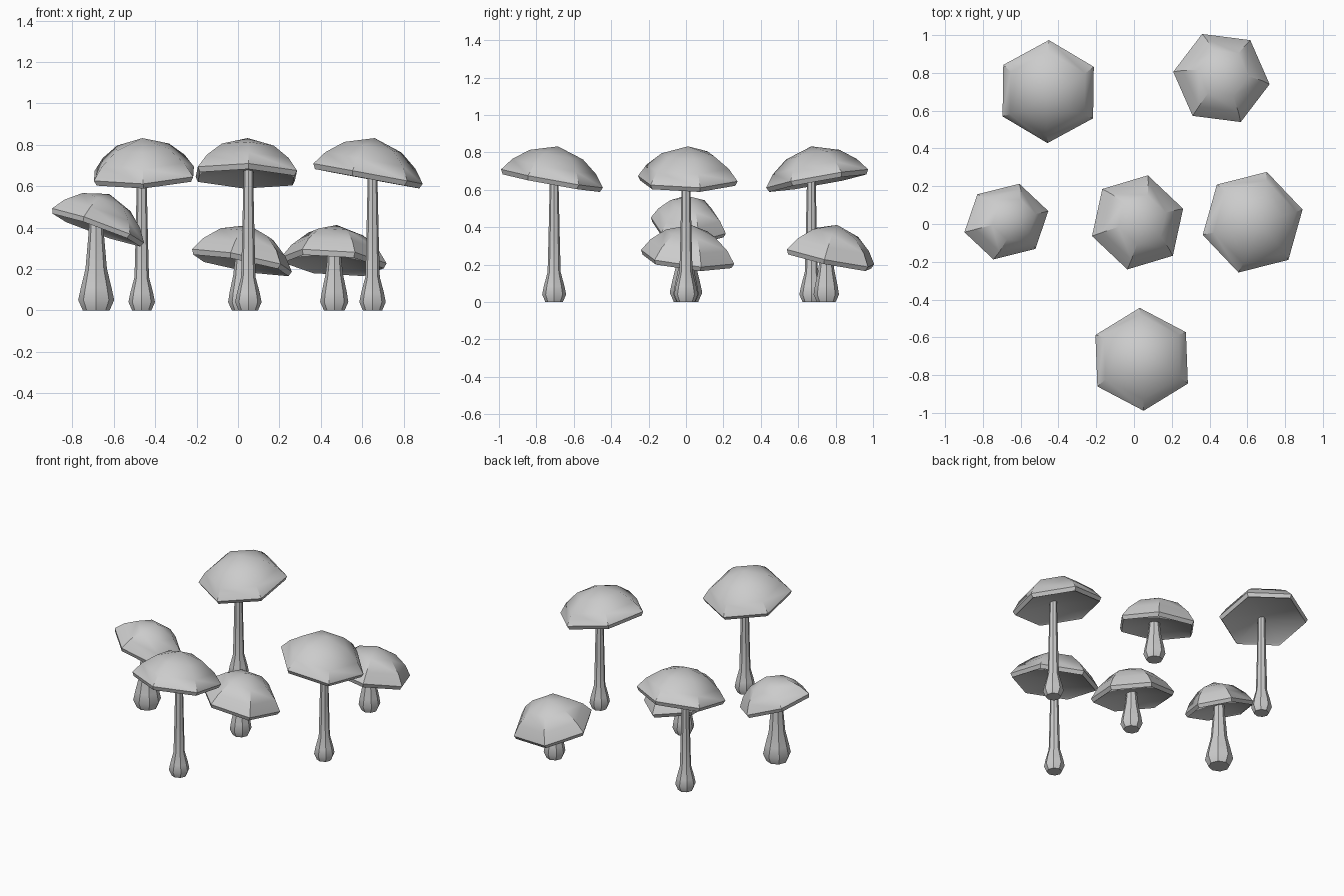
import bpy, math
from mathutils import Matrix

if "Cube" in bpy.data.objects:
    bpy.data.objects.remove(bpy.data.objects["Cube"])


def lathe(name, profile, sides, matrix):
    """Revolve (radius, z) points into a faceted solid with closed ends."""
    verts, faces, rings = [], [], []
    for r, z in profile:
        n = 1 if r == 0 else sides
        rings.append(range(len(verts), len(verts) + n))
        for i in range(n):
            a = 2 * math.pi * i / sides
            verts.append((r * math.cos(a), r * math.sin(a), z))
    for a, b in zip(rings, rings[1:]):
        for i in range(sides):
            j = (i + 1) % sides
            if len(a) == 1:
                faces.append((a[0], b[j], b[i]))
            elif len(b) == 1:
                faces.append((a[i], a[j], b[0]))
            else:
                faces.append((a[i], a[j], b[j], b[i]))
    mesh = bpy.data.meshes.new(name)
    mesh.from_pydata(verts, [], faces)
    mesh.transform(matrix)
    ob = bpy.data.objects.new(name, mesh)
    bpy.context.collection.objects.link(ob)
    # consistent outward normals
    import bmesh
    bm = bmesh.new()
    bm.from_mesh(mesh)
    bmesh.ops.recalc_face_normals(bm, faces=bm.faces)
    bm.to_mesh(mesh)
    bm.free()
    bpy.ops.object.select_all(action='DESELECT')
    ob.select_set(True)
    bpy.context.view_layer.objects.active = ob
    bpy.ops.object.shade_smooth_by_angle(angle=math.radians(40))
    return ob


# six-sided cap: apex, shoulder, rim, lip, hollow underside
CAP = [(0, 0), (.145, -.045), (.228, -.11), (.277, -.175), (.264, -.2),
       (.25, -.19), (.03, -.16), (0, -.16)]
# stems with a bulbous foot
TALL = [(0, 0), (.047, 0), (.064, .04), (.055, .085), (.035, .16),
        (.03, .35), (.024, .62), (.024, .69), (0, .69)]
SHORT = [(0, 0), (.05, 0), (.068, .04), (.06, .09), (.043, .17),
         (.035, .24), (.034, .27), (0, .27)]
STOUT = [(0, 0), (.065, 0), (.087, .05), (.074, .11), (.052, .2),
         (.038, .36), (.034, .43), (0, .43)]


def mushroom(name, stem, foot, apex, lean, tilt, corner, scale):
    """lean: direction the cap tips, tilt: how far, corner: angle of a rim corner."""
    lathe(name + "_stem", stem, 8, Matrix.Translation((*foot, 0)))
    rad = math.radians
    m = (Matrix.Translation(apex)
         @ Matrix.Rotation(rad(lean), 4, 'Z')
         @ Matrix.Rotation(rad(tilt), 4, 'Y')
         @ Matrix.Diagonal((*scale, 1))
         @ Matrix.Rotation(rad(corner - lean), 4, 'Z'))
    lathe(name + "_cap", CAP, 6, m)


mushroom("tall_right", TALL, (.65, 0), (.66, .01, .832), 1, 10.5, 14, (1, 1, 1))
mushroom("tall_front", TALL, (.05, -.705), (.046, -.685, .832), 80, 10.5, 92, (1, 1, 1))
mushroom("tall_back", TALL, (-.465, .67), (-.462, .67, .832), -104, 10.5, -91, (1, 1, 1))
mushroom("short_middle", SHORT, (.02, 0), (.052, .027, .412), 29, 12.5, 17, (.93, .93, 1))
mushroom("short_back", SHORT, (.465, .75), (.477, .808, .412), 68, 12.5, 53, (.93, .93, 1))
mushroom("stout_left", STOUT, (-.685, 0), (-.622, .027, .562), 15, 20, 14, (.88, .74, .93))
